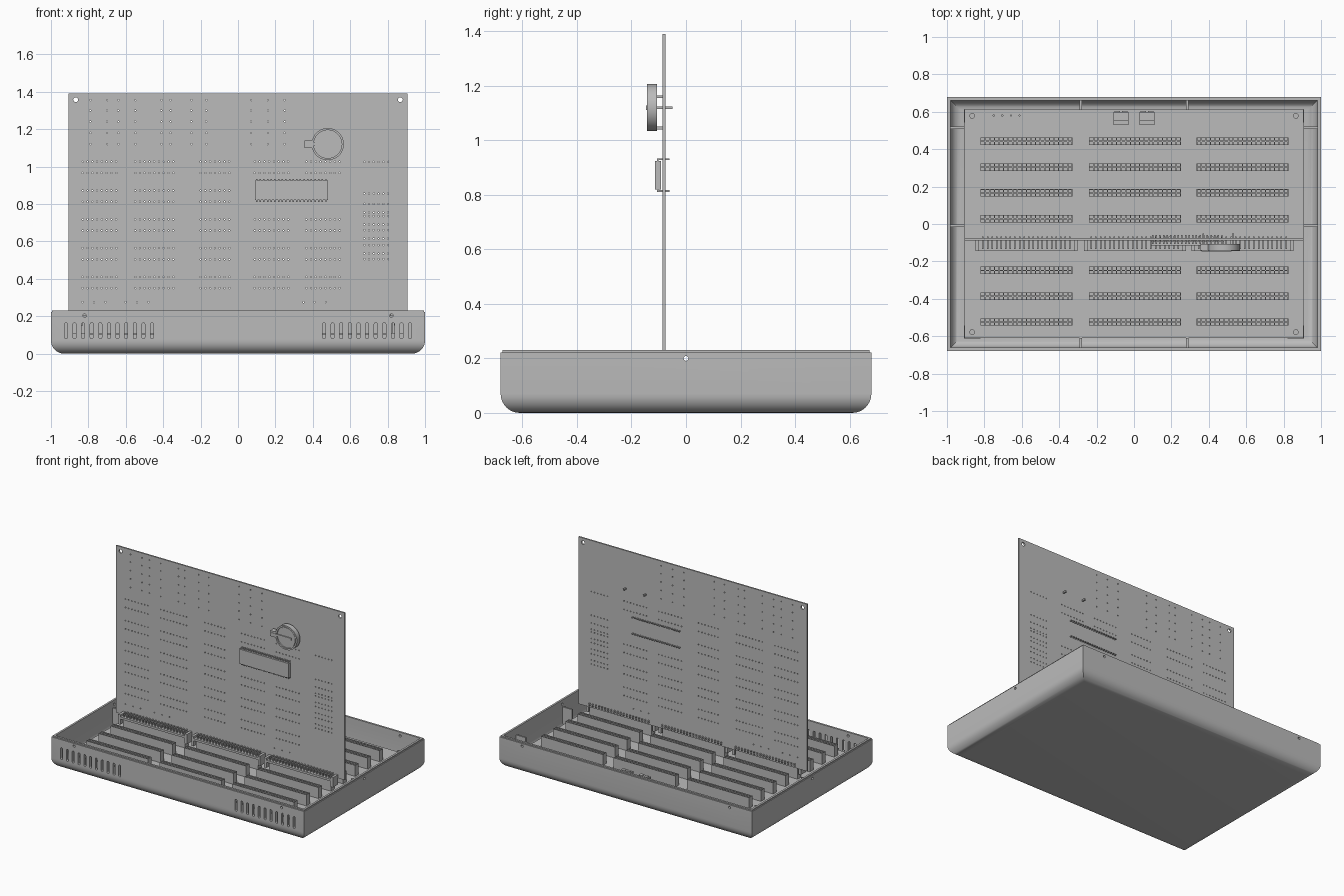
import bpy, bmesh
from math import radians
from mathutils import Matrix, Vector

cube = bpy.data.objects.get("Cube")
if cube:
    bpy.data.objects.remove(cube, do_unlink=True)

grey = bpy.data.materials.new("plain grey")
grey.use_nodes = True
tone = (0.5, 0.5, 0.5, 1)
grey.diffuse_color = tone
grey.node_tree.nodes["Principled BSDF"].inputs["Base Color"].default_value = tone


def box(bm, x, y, z):
    """Add a box given (low, high) on each axis."""
    lo, hi = zip(x, y, z)
    mid = [(a + b) / 2 for a, b in zip(lo, hi)]
    size = [b - a for a, b in zip(lo, hi)]
    mat = Matrix.Translation(mid) @ Matrix.Diagonal((*size, 1))
    return bmesh.ops.create_cube(bm, size=1, matrix=mat)["verts"]


def rod(bm, centre, radius, length, axis="Z", sides=16):
    """Add a cylinder along the named axis."""
    turn = {"X": Matrix.Rotation(radians(90), 4, "Y"),
            "Y": Matrix.Rotation(radians(90), 4, "X"), "Z": Matrix()}[axis]
    bmesh.ops.create_cone(bm, cap_ends=True, segments=sides, radius1=radius, radius2=radius,
                          depth=length, matrix=Matrix.Translation(centre) @ turn)


def finish(name, bm, smooth=False):
    mesh = bpy.data.meshes.new(name)
    bm.to_mesh(mesh)
    bm.free()
    mesh.materials.append(grey)
    ob = bpy.data.objects.new(name, mesh)
    bpy.context.collection.objects.link(ob)
    if smooth:
        activate(ob)
        bpy.ops.object.shade_smooth_by_angle(angle=radians(35))
    return ob


def activate(ob):
    bpy.ops.object.select_all(action="DESELECT")
    ob.select_set(True)
    bpy.context.view_layer.objects.active = ob


def cut(ob, bm):
    """Subtract the cutter mesh from the object."""
    cutter = finish("hole_cutter", bm)
    cutter.hide_render = True
    mod = ob.modifiers.new("holes", "BOOLEAN")
    mod.operation, mod.solver, mod.object = "DIFFERENCE", "MANIFOLD", cutter
    activate(ob)
    bpy.ops.object.modifier_apply(modifier=mod.name)
    bpy.data.objects.remove(cutter, do_unlink=True)


def rounded_block(bm, x, y, z, radius):
    """Box with its four lower edges rounded."""
    verts = box(bm, x, y, z)
    edges = [e for e in bm.edges if all(v in verts and v.co.z < z[0] + 0.001 for v in e.verts)]
    bmesh.ops.bevel(bm, geom=edges, offset=radius, segments=8, profile=0.5, affect="EDGES")


SIDES = (-1, 1)
W, D, T = 1.0, 0.68, 0.02

# Tray: rounded shell, hollowed out, with vents and screw holes
bm = bmesh.new()
rounded_block(bm, (-W, W), (-D, D), (0, 0.222), 0.07)
tray = finish("tray", bm)
bm = bmesh.new()
rounded_block(bm, (T - W, W - T), (T - D, D - T), (T, 0.3), 0.055)
cut(tray, bm)
bm = bmesh.new()
for s in SIDES:
    for i in range(11):
        x = s * (0.46 + 0.046 * i)
        verts = box(bm, (x - 0.008, x + 0.008), (-0.75, -0.6), (0.08, 0.165))
        ends = [e for e in bm.edges if all(v in verts for v in e.verts)
                and abs(e.verts[0].co.y - e.verts[1].co.y) > 0.1]
        bmesh.ops.bevel(bm, geom=ends, offset=0.0075, segments=3, profile=0.5, affect="EDGES")
    rod(bm, (s * W, 0, 0.2), 0.009, 0.2, "X", 12)
    for x in SIDES:
        rod(bm, (x * 0.82, s * D, 0.203), 0.009, 0.2, "Y", 12)
cut(tray, bm)
activate(tray)
bpy.ops.object.shade_smooth_by_angle(angle=radians(35))

# Stepped lip around the rim
bm = bmesh.new()
g = 0.006
box(bm, (g - W, W - g), (g - D, D - g), (0.221, 0.23))
lip = finish("tray_lip", bm)
bm = bmesh.new()
box(bm, (T - W, W - T), (T - D, D - T), (0.2, 0.3))
cut(lip, bm)

# Stiffening ribs inside the walls
bm = bmesh.new()
for s in SIDES:
    for x in (-0.285, 0.285):
        box(bm, (x - 0.006, x + 0.006), sorted((s * 0.61, s * 0.665)), (0.035, 0.18))
    for y in (-0.01, 0.515):
        box(bm, sorted((s * 0.905, s * 0.985)), (y - 0.006, y + 0.006), (0.035, 0.18))
finish("wall_ribs", bm)

# Base board on four posts
BOARD = 0.111
corners = [(x * 0.865, y * 0.578) for x in SIDES for y in SIDES]
bm = bmesh.new()
box(bm, (-0.905, 0.905), (-0.61, 0.615), (BOARD - 0.011, BOARD))
base_board = finish("base_board", bm)
bm = bmesh.new()
for x, y in corners:
    rod(bm, (x, y, BOARD), 0.013, 0.1)
for i in range(4):
    rod(bm, (-0.75 + 0.046 * i, 0.58, BOARD), 0.004, 0.1, sides=6)
cut(base_board, bm)
bm = bmesh.new()
for x, y in corners:
    box(bm, (x - 0.045, x + 0.045), (y - 0.035, y + 0.035), (0.015, BOARD - 0.011))
finish("board_posts", bm)

# Slot connector: a bar with two rows of sunken contacts
COLS, HALF, TOP = 20, 0.245, 0.19
bm = bmesh.new()
fit = Matrix.Translation((0, 0, TOP)) @ Matrix.Diagonal((HALF, 0.02, 1, 1))
bmesh.ops.create_grid(bm, x_segments=COLS, y_segments=2, size=1, matrix=fit)
cells = list(bm.faces)
rim = [e for e in bm.edges if e.is_boundary]
walls = bmesh.ops.extrude_edge_only(bm, edges=rim)["geom"]
for v in walls:
    if isinstance(v, bmesh.types.BMVert):
        v.co.z = BOARD
bmesh.ops.inset_individual(bm, faces=cells, thickness=0.0045, depth=0)
for f in bmesh.ops.extrude_discrete_faces(bm, faces=cells)["faces"]:
    for v in f.verts:
        v.co.z -= 0.012
bmesh.ops.recalc_face_normals(bm, faces=bm.faces)
first = finish("slot_connector", bm)
centres = (-0.575, 0.005, 0.58)
rows = [0.442 - 0.138 * i for i in range(8)]
for y in rows:
    for x in centres:
        ob = first if (x, y) == (centres[0], rows[0]) else first.copy()
        ob.location = (x, y, 0)
        if ob is not first:
            bpy.context.collection.objects.link(ob)

# Two wire terminals near the back edge
bm = bmesh.new()
for x in (-0.07, 0.07):
    box(bm, (x - 0.04, x + 0.04), (0.53, 0.6), (BOARD, 0.15))
    box(bm, (x - 0.04, x + 0.04), (0.55, 0.6), (0.15, 0.185))
    for s in SIDES:
        rod(bm, (x + s * 0.02, 0.575, 0.187), 0.014, 0.012)
        box(bm, (x + s * 0.02 - 0.014, x + s * 0.02 + 0.014), (0.6, 0.605), (0.12, 0.15))
finish("wire_terminals", bm)

# Upright card with drilled hole patterns
FRONT, BACK = -0.087, -0.076
bm = bmesh.new()
box(bm, (-0.905, 0.905), (FRONT, BACK), (0.195, 1.39))
card = finish("upright_card", bm)
bm = bmesh.new()


def drill(x, z, radius=0.004, sides=6):
    rod(bm, (x, -0.08, z), radius, 0.06, "Y", sides)


for s in SIDES:
    drill(s * 0.868, 1.357, 0.013, 16)
groups = ((-0.83, 8), (-0.55, 9), (-0.2, 7), (0.09, 8), (0.365, 8))
for k in range(5):
    for z in (0.35 + 0.154 * k, 0.41 + 0.154 * k):
        for x, count in groups:
            if 0.75 < z < 0.95 and x > 0:
                continue
            for i in range(count):
                drill(x + 0.0255 * i, z)
for z in (0.505, 0.535, 0.58, 0.615, 0.66, 0.69, 0.735, 0.755, 0.8, 0.855, 1.025):
    for i in range(6):
        drill(0.675 + 0.0255 * i, z)
for z in (1.12, 1.18, 1.24, 1.3, 1.355):
    for x in (-0.79, -0.7, -0.64, -0.55, -0.41, -0.36, -0.25, -0.17, 0.07, 0.16, 0.25):
        drill(x, z)
for x in (-0.83, -0.6, 0.35):
    for i in range(3):
        drill(x + 0.06 * i, 0.275)
cut(card, bm)

# Edge connectors that plug the card into the base, with bent pins
bm = bmesh.new()
for x in centres:
    box(bm, (x - 0.272, x + 0.272), (-0.145, FRONT), (TOP, 0.205))
    for s in SIDES:
        e = x + s * 0.263
        box(bm, (e - 0.009, e + 0.009), (-0.145, FRONT), (0.15, 0.22))
    for i in range(COLS):
        p = x - HALF + 0.0245 * (i + 0.5)
        for y, z in ((-0.13, 0.226), (-0.11, 0.214)):
            box(bm, (p - 0.004, p + 0.004), (y - 0.004, y + 0.004), (0.2, z))
            box(bm, (p - 0.004, p + 0.004), (y, -0.066), (z - 0.007, z))
finish("card_edge_connectors", bm)

# Long chip with two rows of legs
bm = bmesh.new()
box(bm, (0.09, 0.48), (-0.114, -0.091), (0.82, 0.925))
for i in range(20):
    x = 0.1 + 0.0195 * i
    for z, inner in ((0.814, 0.822), (0.931, 0.923)):
        box(bm, (x - 0.004, x + 0.004), (-0.106, -0.1), sorted((z, inner)))
        box(bm, (x - 0.004, x + 0.004), (-0.106, -0.06), (z - 0.003, z + 0.003))
finish("long_chip", bm)

# Coin cell in a round holder with a clip arm and solder pins
CX, CZ = 0.48, 1.12
bm = bmesh.new()
rod(bm, (CX, -0.125, CZ), 0.086, 0.036, "Y", 48)
box(bm, (0.355, 0.42), (-0.143, -0.107), (CZ - 0.02, CZ + 0.02))
holder = finish("cell_holder", bm)
bm = bmesh.new()
rod(bm, (CX, -0.143, CZ), 0.075, 0.02, "Y", 48)
cut(holder, bm)
activate(holder)
bpy.ops.object.shade_smooth_by_angle(angle=radians(35))
bm = bmesh.new()
rod(bm, (CX, -0.133, CZ), 0.07, 0.012, "Y", 48)
finish("coin_cell", bm, True)
bm = bmesh.new()
box(bm, (0.36, 0.52), (-0.146, -0.139), (CZ - 0.008, CZ + 0.008))
for x, z, y in ((0.37, 0, -0.05), (0.53, 0, -0.05), (0.47, 0.04, -0.085), (0.47, -0.075, -0.085)):
    box(bm, (x - 0.005, x + 0.005), (-0.11, y), (CZ + z - 0.005, CZ + z + 0.005))
finish("cell_clip", bm)
